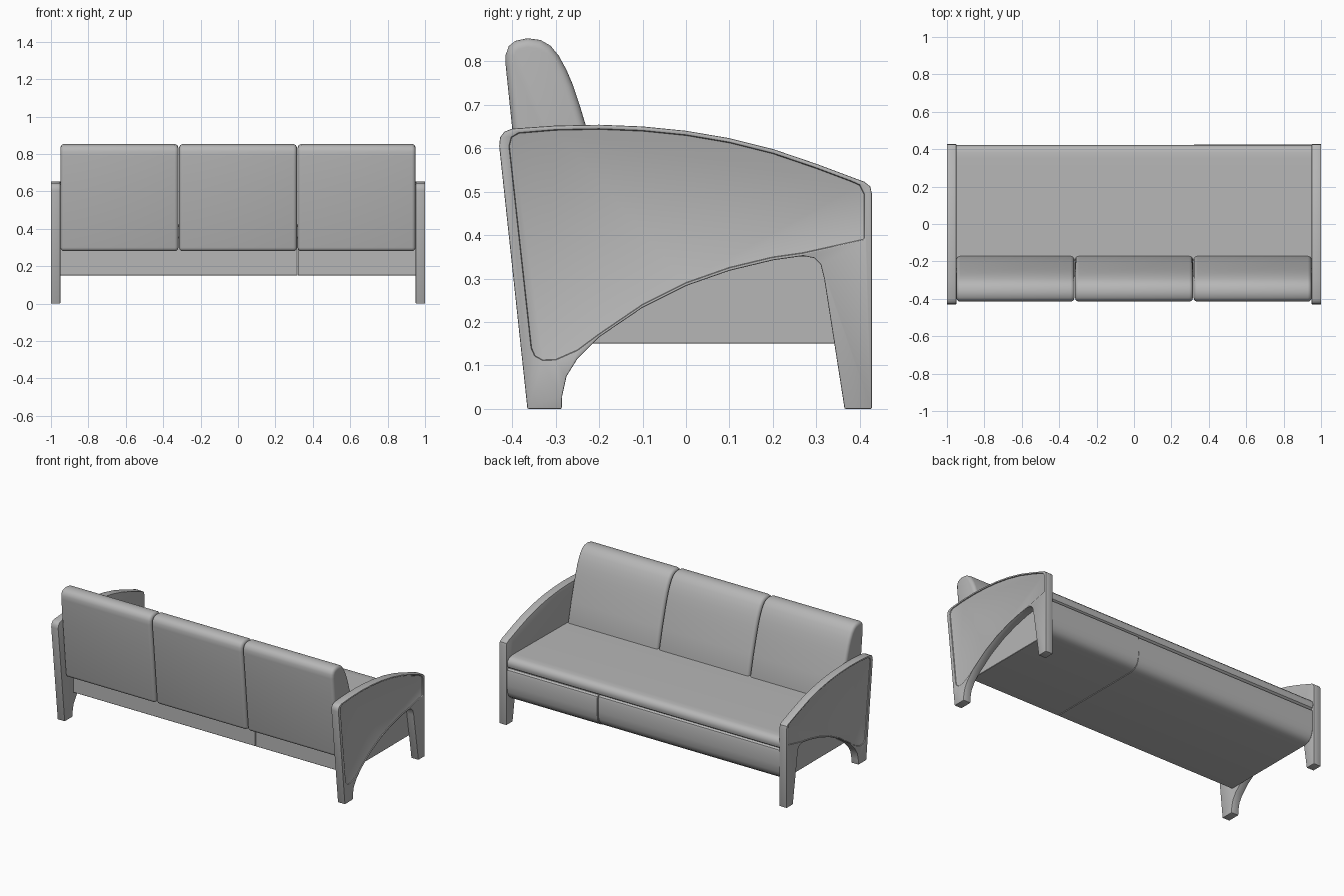
import bpy, bmesh, math

cube = bpy.data.objects.get("Cube")
if cube:
    bpy.data.objects.remove(cube, do_unlink=True)

grey = bpy.data.materials.new("soft_grey")
grey.use_nodes = True
colour = (0.47, 0.47, 0.47, 1)
grey.diffuse_color = colour
grey.node_tree.nodes["Principled BSDF"].inputs["Base Color"].default_value = colour


def activate(obj):
    bpy.ops.object.select_all(action='DESELECT')
    obj.select_set(True)
    bpy.context.view_layer.objects.active = obj


def extrude_profile(name, profile, x0, x1):
    """Extrude a (y, z) side profile from x0 to x1."""
    bm = bmesh.new()
    face = bm.faces.new([bm.verts.new((x0, y, z)) for y, z in profile])
    moved = bmesh.ops.extrude_face_region(bm, geom=[face])["geom"]
    verts = [v for v in moved if isinstance(v, bmesh.types.BMVert)]
    bmesh.ops.translate(bm, verts=verts, vec=(x1 - x0, 0, 0))
    bmesh.ops.recalc_face_normals(bm, faces=bm.faces)
    mesh = bpy.data.meshes.new(name)
    bm.to_mesh(mesh)
    bm.free()
    mesh.materials.append(grey)
    obj = bpy.data.objects.new(name, mesh)
    bpy.context.collection.objects.link(obj)
    return obj


def soften(obj, width, segments, limit=50):
    mod = obj.modifiers.new("soft_edges", 'BEVEL')
    mod.width = width
    mod.segments = segments
    mod.limit_method = 'ANGLE'
    mod.angle_limit = math.radians(limit)
    activate(obj)
    bpy.ops.object.modifier_apply(modifier=mod.name)
    bpy.ops.object.shade_smooth_by_angle(angle=math.radians(35))


# End panels: curved top, arched underside, two tapered legs
top = [(-.3, .652), (-.2, .654), (-.1, .65), (0, .64), (.1, .623),
       (.2, .598), (.3, .564), (.38, .534)]
arch = [(.27, .352), (.2, .342), (.1, .318), (0, .283), (-.1, .233), (-.2, .165)]
outline = ([(-.365, 0), (-.43, .605), (-.428, .625), (-.418, .638), (-.4, .645)] + top
           + [(.41, .523), (.424, .512), (.428, .495), (.428, 0), (.365, 0),
              (.318, .3), (.31, .332), (.295, .347)] + arch
           + [(-.25, .115), (-.275, .075), (-.285, .03), (-.286, 0)])
recess = ([(-.356, .14), (-.407, .605), (-.402, .625), (-.385, .635)]
          + [(y, z - .01) for y, z in top]
          + [(.4, .515), (.41, .495), (.41, .39)]
          + [(y, z + .007) for y, z in arch]
          + [(-.25, .135), (-.3, .113), (-.33, .112), (-.348, .122)])

right_arm = extrude_profile("right_arm_panel", outline, -1, -.95)
cutter = extrude_profile("recess_cutter", recess, -1.05, -.994)
cutter.hide_render = True
cut = right_arm.modifiers.new("recess", 'BOOLEAN')
cut.operation = 'DIFFERENCE'
cut.solver = 'EXACT'
cut.object = cutter
activate(right_arm)
bpy.ops.object.modifier_apply(modifier=cut.name)
bpy.data.objects.remove(cutter, do_unlink=True)
soften(right_arm, .004, 2)

# Mirrored copy for the other end
left_arm = right_arm.copy()
left_arm.data = right_arm.data.copy()
left_arm.name = "left_arm_panel"
bpy.context.collection.objects.link(left_arm)
bm = bmesh.new()
bm.from_mesh(left_arm.data)
bmesh.ops.scale(bm, vec=(-1, 1, 1), verts=bm.verts)
bmesh.ops.reverse_faces(bm, faces=bm.faces)
bm.to_mesh(left_arm.data)
bm.free()

# Base in a wide and a narrow section, rounded along the lower front
base = [(-.28, .15), (.35, .15), (.38, .157), (.402, .175), (.415, .205),
        (.42, .25), (.42, .33), (.416, .345), (.405, .353), (-.28, .353)]
for name, x0, x1, step in (("wide_base", -.95, .318, 0), ("narrow_base", .32, .95, .005)):
    section = extrude_profile(name, [(y + (step if y > 0 else 0), z) for y, z in base], x0, x1)
    soften(section, .002, 1)

# Seat pad with a rolled front edge
pad = [(-.28, .353), (.405, .353), (.417, .362), (.422, .38), (.418, .4),
       (.405, .414), (.385, .42), (.35, .422), (-.28, .415)]
seat = extrude_profile("seat_pad", pad, -.95, .95)
soften(seat, .002, 1)

# Three reclined back cushions
cushion = [(-.365, .28), (-.4, .645), (-.415, .79), (-.415, .815), (-.408, .835),
           (-.393, .847), (-.365, .853), (-.335, .849), (-.312, .836), (-.293, .813),
           (-.275, .78), (-.26, .745), (-.245, .7), (-.23, .65), (-.2, .54),
           (-.172, .42), (-.172, .28)]
for i, side in enumerate(("right", "middle", "left")):
    centre = (i - 1) * .634
    back = extrude_profile(side + "_back_cushion", cushion, centre - .315, centre + .315)
    soften(back, .02, 4)
